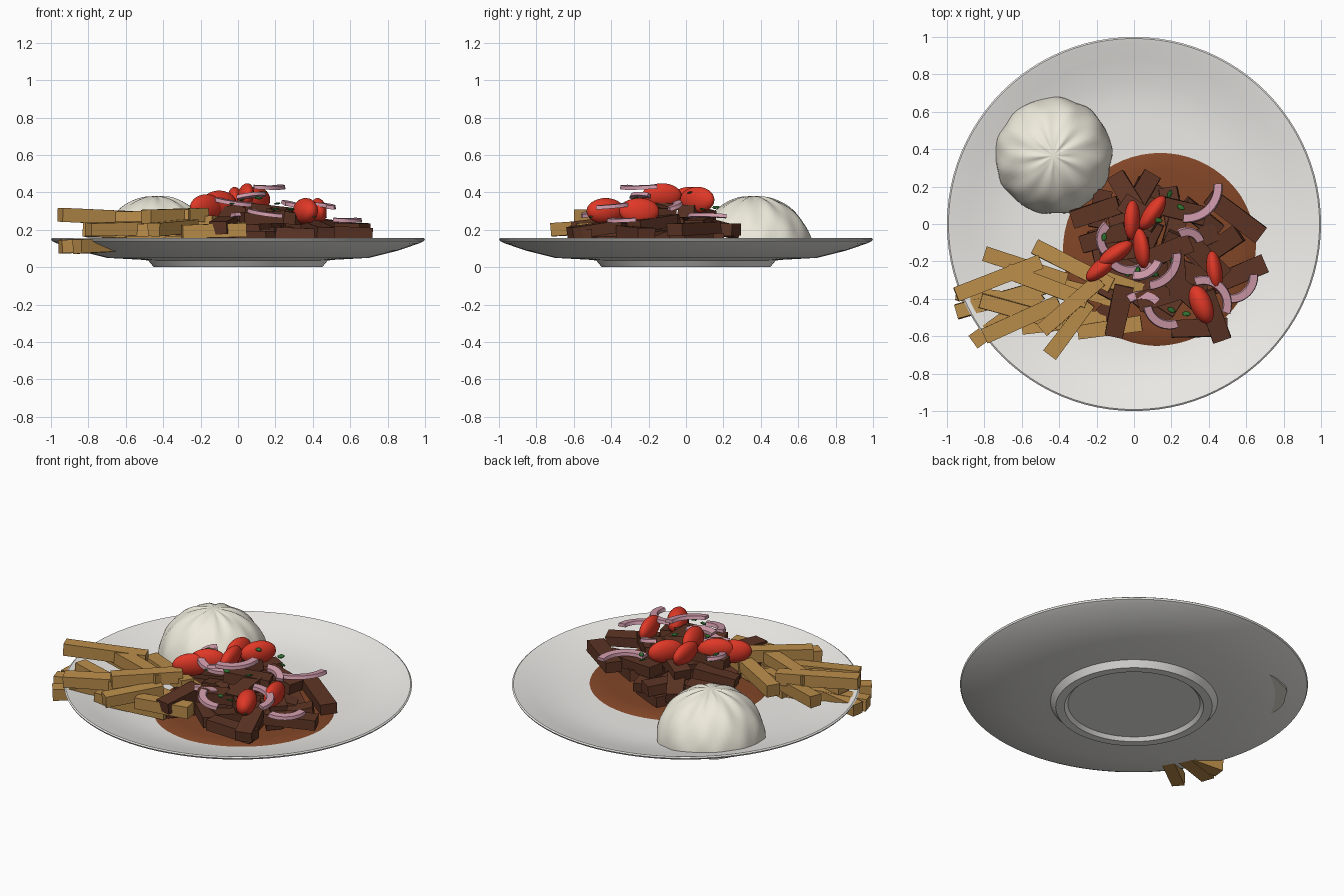
import bpy, bmesh, math, random
from mathutils import Matrix, Vector

if "Cube" in bpy.data.objects:
    bpy.data.objects.remove(bpy.data.objects["Cube"])

random.seed(4)


def mat(name, rgb):
    m = bpy.data.materials.new(name)
    m.diffuse_color = (*rgb, 1)
    m.use_nodes = True
    m.node_tree.nodes["Principled BSDF"].inputs["Base Color"].default_value = m.diffuse_color
    return m


WHITE = mat("ceramic", (0.86, 0.85, 0.82))
RICE = mat("rice", (0.86, 0.83, 0.72))
SAUCE = mat("sauce", (0.22, 0.06, 0.02))
MEAT = mat("meat", (0.11, 0.035, 0.018))
FRY = mat("fried_potato", (0.50, 0.27, 0.07))
RED = mat("tomato", (0.75, 0.04, 0.02))
PINK = mat("onion", (0.62, 0.32, 0.40))
GREEN = mat("herb", (0.03, 0.16, 0.03))


def finish(bm, name, m, angle=None):
    bmesh.ops.recalc_face_normals(bm, faces=bm.faces[:])
    me = bpy.data.meshes.new(name)
    bm.to_mesh(me)
    bm.free()
    ob = bpy.data.objects.new(name, me)
    bpy.context.collection.objects.link(ob)
    me.materials.append(m)
    if angle:
        bpy.ops.object.select_all(action='DESELECT')
        ob.select_set(True)
        bpy.context.view_layer.objects.active = ob
        bpy.ops.object.shade_smooth_by_angle(angle=math.radians(angle))
    return ob


def lathe(profile, steps, name, m, angle, at=(0, 0, 0)):
    bm = bmesh.new()
    vs = [bm.verts.new((r, 0, z)) for r, z in profile]
    es = [bm.edges.new(p) for p in zip(vs, vs[1:])]
    bmesh.ops.spin(bm, geom=vs + es, axis=(0, 0, 1), cent=(0, 0, 0), steps=steps, angle=math.tau)
    bmesh.ops.remove_doubles(bm, verts=bm.verts[:], dist=1e-5)
    bmesh.ops.translate(bm, verts=bm.verts[:], vec=at)
    return finish(bm, name, m, angle)


def strip(a, b, width, height, name, m):
    """Bar with slightly uneven ends from point a to point b."""
    a, b = Vector(a), Vector(b)
    bm = bmesh.new()
    bmesh.ops.create_cube(bm, size=1)
    for v in bm.verts:
        v.co.x *= (b - a).length
        v.co.y *= width * random.uniform(0.9, 1.08)
        v.co.z *= height * random.uniform(0.9, 1.08)
    rot = (b - a).to_track_quat('X', 'Z').to_matrix().to_4x4()
    bm.transform(Matrix.Translation((a + b) / 2) @ rot)
    return finish(bm, name, m)


# Plate with foot ring
lathe([(0, 0.02), (0.38, 0.02), (0.40, 0), (0.45, 0), (0.48, 0.036), (0.52, 0.04), (0.70, 0.05),
       (0.86, 0.09), (0.97, 0.128), (0.995, 0.14), (1.0, 0.15), (0.992, 0.156), (0.975, 0.152),
       (0.88, 0.122), (0.76, 0.092), (0.66, 0.076), (0.55, 0.07), (0, 0.07)], 96, "plate", WHITE, 35)

# Sauce pool
lathe([(0, 0.06), (0.49, 0.06), (0.52, 0.072), (0.50, 0.083), (0.42, 0.09), (0, 0.094)],
      64, "sauce_pool", SAUCE, 50, (0.14, -0.14, 0))

# Rice dome with soft twisted folds
bm = bmesh.new()
bmesh.ops.create_uvsphere(bm, u_segments=64, v_segments=48, radius=1)
bmesh.ops.bisect_plane(bm, geom=bm.verts[:] + bm.edges[:] + bm.faces[:], plane_co=(0, 0, 0),
                       plane_no=(0, 0, -1), clear_outer=True)
bmesh.ops.holes_fill(bm, edges=[e for e in bm.edges if e.is_boundary])
for v in bm.verts:
    t, h = math.atan2(v.co.y, v.co.x), v.co.z
    w = math.sin(9 * t + 5 * h) + 0.6 * math.sin(14 * t - 7 * h + 1)
    k = 1 + 0.012 * w * min(1, (1 - h) * 40)
    v.co = (-0.43 + 0.312 * k * v.co.x, 0.365 + 0.312 * k * v.co.y, 0.078 + 0.302 * h * k)
finish(bm, "rice_dome", RICE, 50)

# Fried potato sticks: start x, y, z, end x, y, z
fries = [(-.80, -.16, .20, -.36, -.30, .20), (-.68, -.25, .26, -.25, -.41, .27), (-.53, -.12, .21, -.12, -.33, .24),
         (-.95, -.38, .28, -.50, -.20, .26), (-.95, -.47, .11, -.45, -.33, .13), (-.86, -.63, .11, -.50, -.37, .13),
         (-.45, -.70, .20, -.24, -.42, .22), (-.49, -.57, .27, -.18, -.30, .28), (-.30, -.58, .19, .04, -.53, .20),
         (-.82, -.41, .20, -.38, -.53, .19), (-.22, -.27, .22, .04, -.36, .20), (-.80, -.60, .20, -.40, -.42, .21),
         (-.95, -.37, .11, -.55, -.42, .13), (-.60, -.55, .13, -.15, -.50, .13), (-.50, -.30, .13, -.12, -.40, .14)]
for f in fries:
    strip(f[:3], f[3:], 0.08, 0.075, "fry", FRY)

# Meat strips on the edges of the pile, then a seeded filling
meat = [(.40, .15, .21, .68, -.06, .20), (.42, -.33, .19, .70, -.21, .18), (.47, -.62, .18, .38, -.36, .22),
        (-.05, -.33, .24, -.11, -.60, .21), (-.10, .26, .19, .02, .06, .24), (.10, .27, .20, .00, .10, .20),
        (-.33, .02, .18, -.08, .10, .20), (-.28, -.11, .20, -.04, -.04, .24), (.28, -.08, .25, .48, -.28, .22),
        (.20, -.56, .18, .50, -.55, .17), (.02, -.42, .26, .28, -.34, .27), (-.06, .12, .27, .12, .00, .30),
        (.05, -.20, .31, .30, -.10, .28), (-.18, -.16, .28, .08, -.12, .31), (.14, .10, .24, .38, .04, .22),
        (.22, -.14, .29, .24, -.40, .27), (.34, -.42, .26, .18, -.28, .28), (-.16, .18, .14, -.20, -.02, .15)]
for f in meat:
    strip(f[:3], f[3:], 0.10, 0.065, "meat_strip", MEAT)
for i in range(22):
    t, r = i * 2.4, 0.34 * math.sqrt((i + 0.5) / 22)
    c = Vector((0.13 + r * math.cos(t), -0.16 + r * math.sin(t), 0.26 - 0.3 * r + random.uniform(-.05, .0)))
    a = random.uniform(0, math.pi)
    d = Vector((math.cos(a), math.sin(a), random.uniform(-.25, .25))) * 0.12
    strip(c - d, c + d, 0.10, 0.065, "meat_strip", MEAT)

# Tomato wedges: x, y, z, heading, half width
for x, y, z, a, w in [(-.10, -.16, .34, 35, .045), (-.17, -.23, .32, 40, .045), (-.01, .02, .36, 88, .042),
                      (.10, .06, .36, 55, .045), (.04, -.13, .38, 98, .042), (.43, -.25, .30, 98, .042),
                      (.36, -.43, .30, 112, .058)]:
    bm = bmesh.new()
    bmesh.ops.create_uvsphere(bm, u_segments=24, v_segments=14, radius=1)
    bm.transform(Matrix.Translation((x, y, z)) @ Matrix.Rotation(math.radians(a), 4, 'Z')
                 @ Matrix.Rotation(random.uniform(-.3, .3), 4, 'X') @ Matrix.Diagonal((.108, w, .07, 1)))
    finish(bm, "tomato_wedge", RED, 60)

# Onion arcs: x, y, z, radius, start angle, end angle, tilt
for x, y, z, r, a0, a1, tilt in [(.28, .20, .26, .17, -95, 5, -.1), (.07, -.17, .44, .16, -85, 5, .1),
                                 (.52, -.28, .26, .12, -95, 5, .1), (.37, -.43, .33, .13, -20, 110, .1),
                                 (.04, -.50, .29, .12, 45, 125, -.1), (.19, -.42, .29, .12, 190, 290, .15),
                                 (-.02, -.12, .36, .13, 220, 320, .2), (-.08, -.08, .33, .10, 130, 220, .2),
                                 (.28, -.12, .32, .08, 20, 120, .3), (.02, -.16, .35, .12, 260, 340, -.3)]:
    bm = bmesh.new()
    ring = [bm.verts.new((r + u, 0, v)) for u, v in [(-.025, -.008), (-.02, .012), (.02, .012), (.025, -.008)]]
    face = bm.faces.new(ring)
    bm.transform(Matrix.Rotation(math.radians(a0), 4, 'Z'))
    keep = bmesh.ops.duplicate(bm, geom=[face])["geom"]
    bmesh.ops.spin(bm, geom=keep, axis=(0, 0, 1), cent=(0, 0, 0), steps=12, angle=math.radians(a1 - a0))
    bmesh.ops.remove_doubles(bm, verts=bm.verts[:], dist=1e-5)
    bm.transform(Matrix.Translation((x, y, z)) @ Matrix.Rotation(tilt, 4, (1, 1, 0)))
    finish(bm, "onion_arc", PINK, 40)

# Chopped herb flakes
for x, y, z in [(.19, .16, .32), (.25, .09, .31), (-.16, -.07, .36), (-.15, -.02, .34), (-.03, -.26, .34),
                (.11, -.27, .37), (.21, -.19, .34), (.28, -.48, .31), (.20, -.46, .31), (.40, -.50, .27),
                (.02, -.25, .36), (.13, .02, .40)]:
    bm = bmesh.new()
    bmesh.ops.create_icosphere(bm, subdivisions=1, radius=1)
    bm.transform(Matrix.Translation((x, y, z)) @ Matrix.Rotation(random.uniform(0, 6), 4, 'Z')
                 @ Matrix.Rotation(random.uniform(-.5, .5), 4, 'X') @ Matrix.Diagonal((.026, .016, .006, 1)))
    finish(bm, "herb_flake", GREEN)
